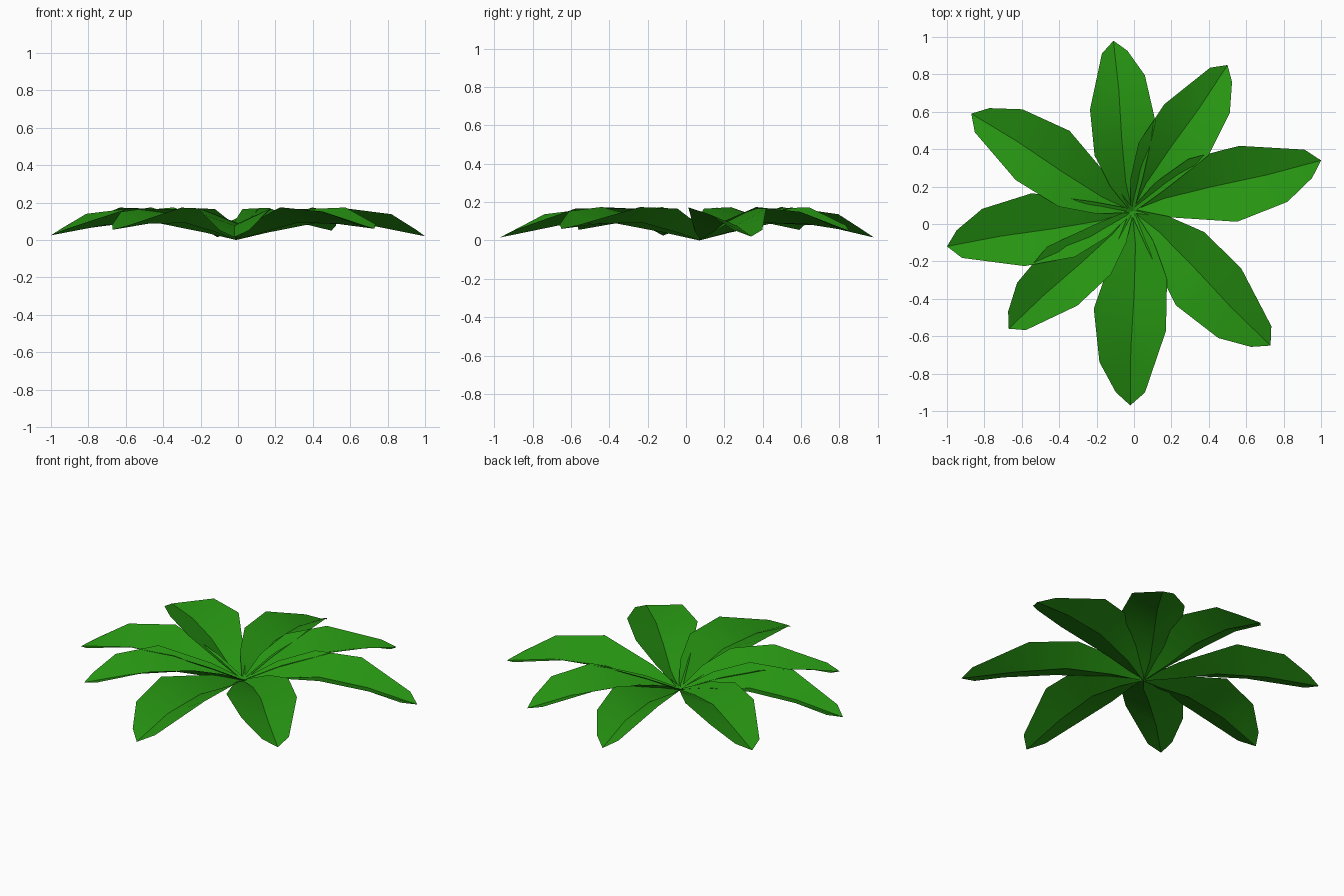
import bpy
import bmesh
import math
from mathutils import Vector

cube = bpy.data.objects.get("Cube")
if cube:
    bpy.data.objects.remove(cube, do_unlink=True)

green = bpy.data.materials.new("leaf_green")
green.use_nodes = True
colour = (0.02, 0.3, 0.006, 1)
green.diffuse_color = colour
green.node_tree.nodes["Principled BSDF"].inputs["Base Color"].default_value = colour

CENTRE = Vector((-0.01, 0.07, 0))
LENGTH = 1.04

# One leaf profile: (distance along, sideways to the leaf's left, height)
RIGHT = [(0, -0.012, 0.012), (0.20, -0.09, 0.09), (0.525, -0.2, 0.172),
         (0.81, -0.167, 0.138), (0.97, -0.078, 0.055)]
RIB = [(0, 0, 0), (0.18, 0.02, 0.04), (0.44, 0.015, 0.09),
       (0.74, 0, 0.078), (LENGTH, 0, 0.02)]
LEFT = [(0, 0.012, 0.012), (0.16, 0.115, 0.1), (0.36, 0.19, 0.165),
        (0.64, 0.187, 0.168), (0.97, 0.078, 0.055)]

# Tip position of every leaf around the plant
TIPS = {
    "back": (-0.11, 0.98, 0.015),
    "back_left": (0.50, 0.85, 0.05),
    "left": (1.0, 0.34, 0.02),
    "front_left": (0.73, -0.65, 0.06),
    "front": (-0.02, -0.97, 0.015),
    "front_right": (-0.67, -0.56, 0.055),
    "right": (-1.0, -0.12, 0.025),
    "back_right": (-0.87, 0.59, 0.055),
}


def make_leaf(name, tip):
    """Folded leaf blade running from the plant's centre to the tip."""
    reach = Vector(tip[:2]) - CENTRE.xy
    along = reach.normalized()
    side = Vector((-along.y, along.x))
    scale = reach.length / LENGTH
    lift = tip[2] - RIB[-1][2]

    bm = bmesh.new()

    def place(points):
        verts = []
        for t, s, z in points:
            p = CENTRE.xy + (along * t + side * s) * scale
            verts.append(bm.verts.new((p.x, p.y, z + lift * (t / LENGTH) ** 4)))
        return verts

    right, rib, left = place(RIGHT), place(RIB), place(LEFT)
    for i in range(len(rib) - 1):
        bm.faces.new((right[i], right[i + 1], rib[i + 1], rib[i]))
        bm.faces.new((rib[i], rib[i + 1], left[i + 1], left[i]))

    mesh = bpy.data.meshes.new(name)
    bm.to_mesh(mesh)
    bm.free()
    mesh.materials.append(green)
    leaf = bpy.data.objects.new(name, mesh)
    bpy.context.collection.objects.link(leaf)
    return leaf


leaves = [make_leaf(f"{where}_leaf", tip) for where, tip in TIPS.items()]

# Smooth blades with a crisp midrib fold
bpy.ops.object.select_all(action="DESELECT")
for leaf in leaves:
    leaf.select_set(True)
bpy.context.view_layer.objects.active = leaves[0]
bpy.ops.object.shade_smooth_by_angle(angle=math.radians(32))
